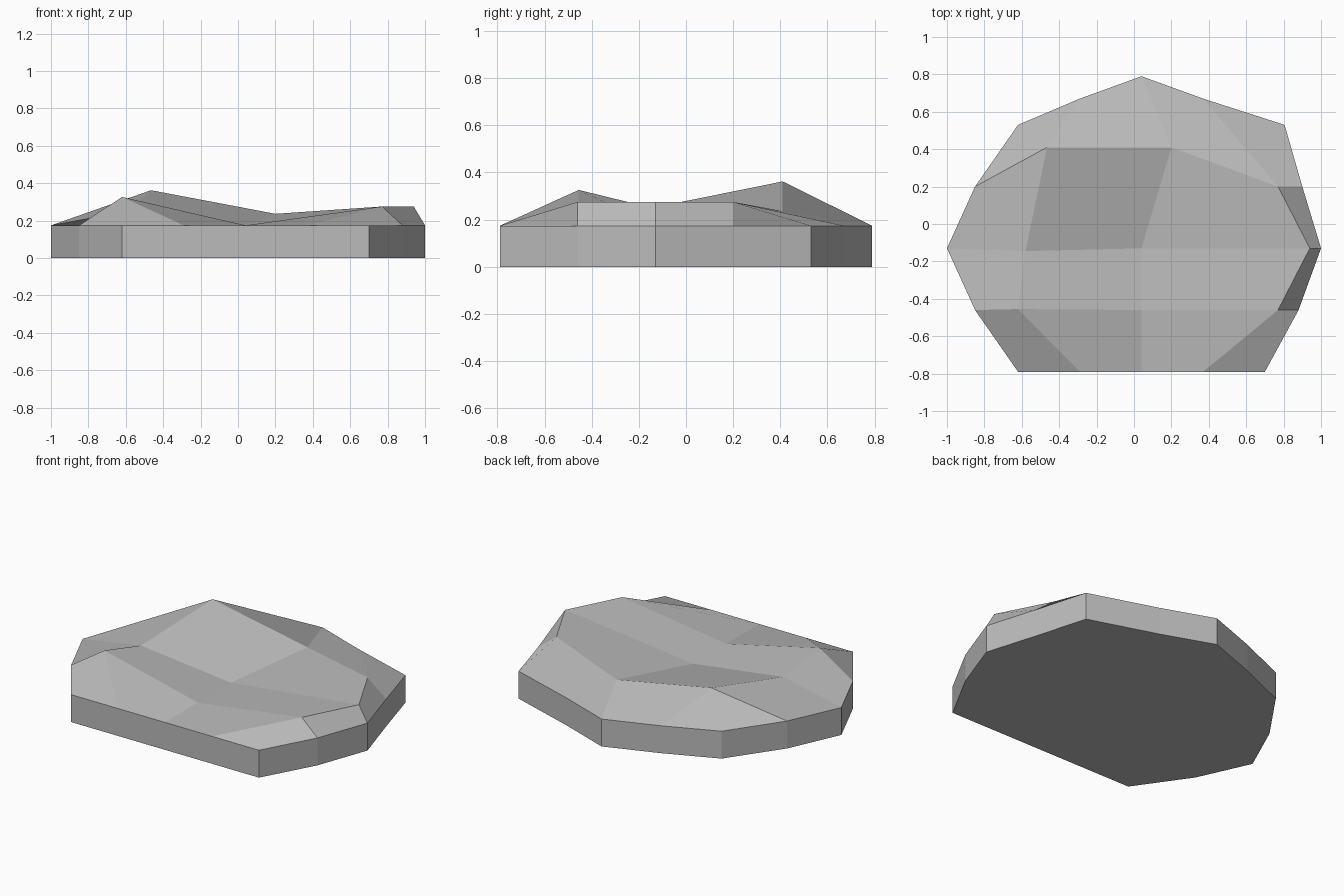
import bpy
import bmesh

old_cube = bpy.data.objects.get("Cube")
if old_cube:
    bpy.data.objects.remove(old_cube, do_unlink=True)

RIM = 0.174  # height of the slab's vertical side

# Top surface as a 5 x 5 grid, front row first; rim points give x, y only
grid_rows = [
    [(-.62, -.79), (-.29, -.79), (.04, -.79), (.37, -.79), (.7, -.79)],
    [(-.85, -.46), (-.62, -.455, .326), (.04, -.46, RIM), (.77, -.46, .275), (.88, -.46)],
    [(-1, -.13), (-.58, -.145, .25), (.04, -.13, RIM), (.94, -.13, .275), (1, -.13)],
    [(-.85, .2), (-.465, .41, .362), (.2, .41, .236), (.77, .2, .275), (.9, .2)],
    [(-.62, .53), (-.29, .67), (.04, .79), (.37, .67), (.805, .53)],
]


def make_material(name, colour):
    material = bpy.data.materials.new(name)
    material.use_nodes = True
    material.diffuse_color = colour
    shader = material.node_tree.nodes["Principled BSDF"]
    shader.inputs["Base Color"].default_value = colour
    shader.inputs["Roughness"].default_value = 0.9
    return material


def build_slab(name, rows, material):
    bm = bmesh.new()
    top = [[bm.verts.new((p[0], p[1], p[2] if len(p) > 2 else RIM)) for p in row]
           for row in rows]
    last = len(top) - 1

    # Uneven faceted top
    for r in range(last):
        for c in range(last):
            bm.faces.new((top[r][c], top[r][c + 1], top[r + 1][c + 1], top[r + 1][c]))

    # Rim loop, counter-clockwise from the front corner
    rim = (top[0][:last]
           + [row[last] for row in top[:last]]
           + top[last][:0:-1]
           + [row[0] for row in top[:0:-1]])

    # Vertical sides and flat underside
    base = [bm.verts.new((v.co.x, v.co.y, 0)) for v in rim]
    for i in range(len(rim)):
        j = (i + 1) % len(rim)
        bm.faces.new((base[i], base[j], rim[j], rim[i]))
    bm.faces.new(base[::-1])

    mesh = bpy.data.meshes.new(name)
    bm.to_mesh(mesh)
    bm.free()
    mesh.materials.append(material)
    slab = bpy.data.objects.new(name, mesh)
    bpy.context.collection.objects.link(slab)
    return slab


stone_grey = make_material("stone_grey", (0.5, 0.5, 0.5, 1))
build_slab("rock_slab", grid_rows, stone_grey)
